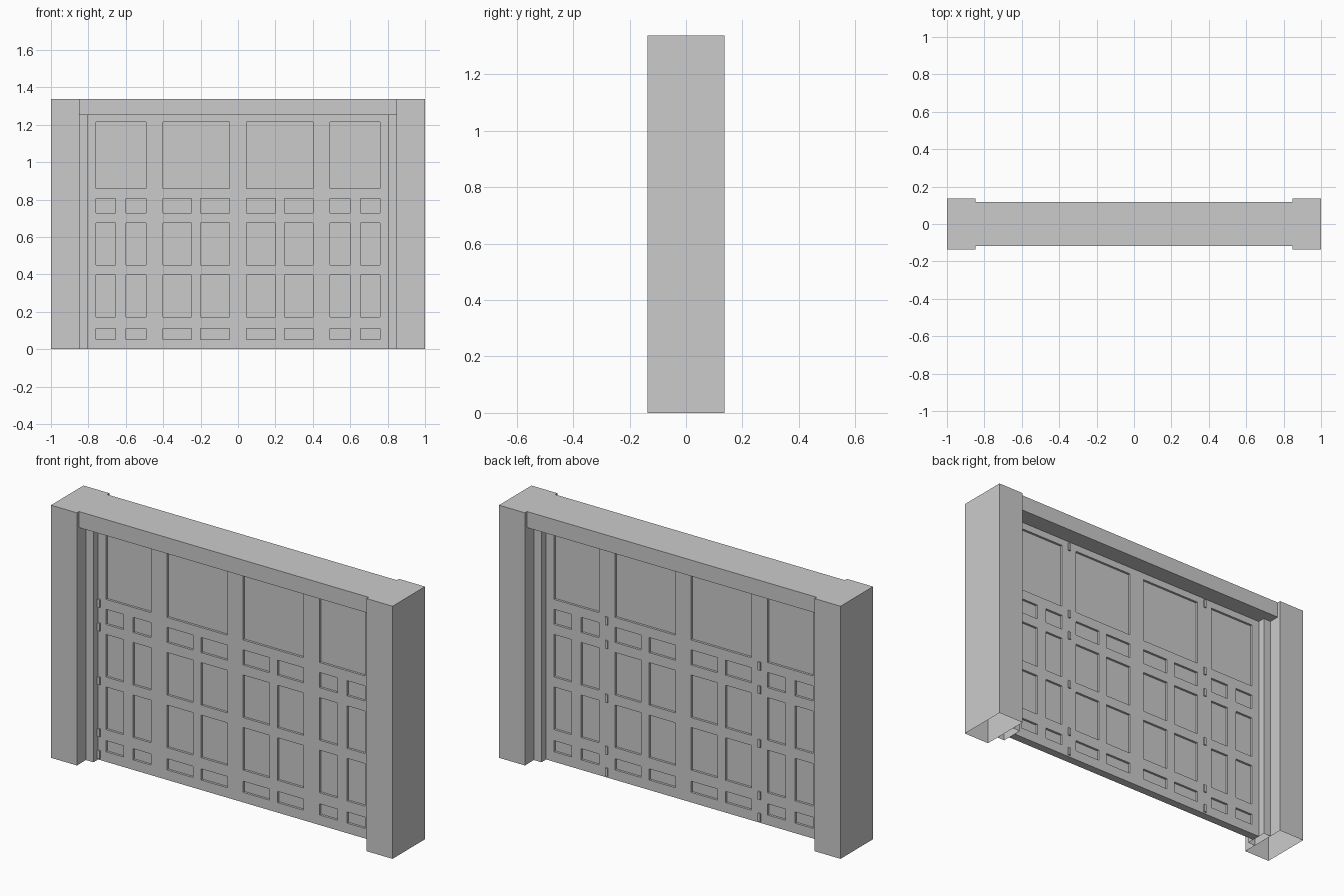
import bpy, bmesh
from mathutils import Vector

if "Cube" in bpy.data.objects:
    bpy.data.objects.remove(bpy.data.objects["Cube"])


def finish(name, bm):
    bmesh.ops.recalc_face_normals(bm, faces=bm.faces)
    mesh = bpy.data.meshes.new(name)
    bm.to_mesh(mesh)
    bm.free()
    obj = bpy.data.objects.new(name, mesh)
    bpy.context.collection.objects.link(obj)
    return obj


def add_box(bm, lo, hi):
    lo, hi = Vector(lo), Vector(hi)
    verts = bmesh.ops.create_cube(bm, size=1)["verts"]
    for v in verts:
        v.co = (lo + hi) / 2 + v.co * (hi - lo)


def box(name, lo, hi, open_bottom=False, mirror=False):
    bm = bmesh.new()
    add_box(bm, lo, hi)
    if open_bottom:
        bm.normal_update()
        bmesh.ops.delete(bm, geom=[f for f in bm.faces if f.normal.z < -0.9],
                         context='FACES_ONLY')
    obj = finish(name, bm)
    if mirror:
        obj.modifiers.new("Mirror", 'MIRROR')
    return obj


# Frame: posts and jambs are open underneath
box("posts", (0.848, -0.136, 0), (1, 0.136, 1.337), True, True)
box("jambs", (0.804, -0.061, 0), (0.848, 0.061, 1.252), True, True)
box("lintel", (-0.848, -0.118, 1.252), (0.848, 0.118, 1.337))

# Door leaf: slab gridded at every panel edge
T, DEPTH = 0.022, 0.012
HALF_X = [(0.045, 0.2), (0.2, 0.248), (0.248, 0.4),
          (0.493, 0.598), (0.598, 0.655), (0.655, 0.758)]
ROWS = [(0.053, 0.112), (0.171, 0.396), (0.449, 0.674), (0.727, 0.807), (0.86, 1.215)]
GAPS = (HALF_X[1], HALF_X[4])
edges = sorted({x for pair in HALF_X for x in pair} | {0.804})
xs = [-x for x in reversed(edges)] + edges
zs = [0] + [z for r in ROWS for z in r] + [1.252]


def is_panel(c):
    row = next((i for i, (a, b) in enumerate(ROWS) if a < c.z < b), None)
    if row is None:
        return False
    x = abs(c.x)
    if not any(a < x < b for a, b in HALF_X):
        return False
    # the top windows are undivided
    return row == 4 or not any(a < x < b for a, b in GAPS)


bm = bmesh.new()
grid = [[bm.verts.new((x, -T, z)) for z in zs] for x in xs]
for i in range(len(xs) - 1):
    for j in range(len(zs) - 1):
        bm.faces.new((grid[i][j], grid[i + 1][j], grid[i + 1][j + 1], grid[i][j + 1]))
ext = bmesh.ops.extrude_face_region(bm, geom=bm.faces[:])
for v in ext["geom"]:
    if isinstance(v, bmesh.types.BMVert):
        v.co.y = T
bmesh.ops.recalc_face_normals(bm, faces=bm.faces)
bm.normal_update()

# Recessed panels on both sides
panels = [f for f in bm.faces
          if abs(f.normal.y) > 0.9 and is_panel(f.calc_center_median())]
bmesh.ops.inset_region(bm, faces=panels, thickness=0, depth=-DEPTH)
bmesh.ops.dissolve_limit(bm, angle_limit=0.01, verts=bm.verts, edges=bm.edges)
finish("folding_door", bm)

# Hinge knuckles: outer pair in front, fold pair behind
HINGE_Z = (0.03, 0.145, 0.42, 0.705, 0.83, 1.222)
for name, x, y in (("front_hinges", 0.797, -T), ("back_hinges", 0.447, T)):
    bm = bmesh.new()
    for z in HINGE_Z:
        add_box(bm, (x - 0.007, y - 0.007, z - 0.021), (x + 0.007, y + 0.007, z + 0.021))
    finish(name, bm).modifiers.new("Mirror", 'MIRROR')
